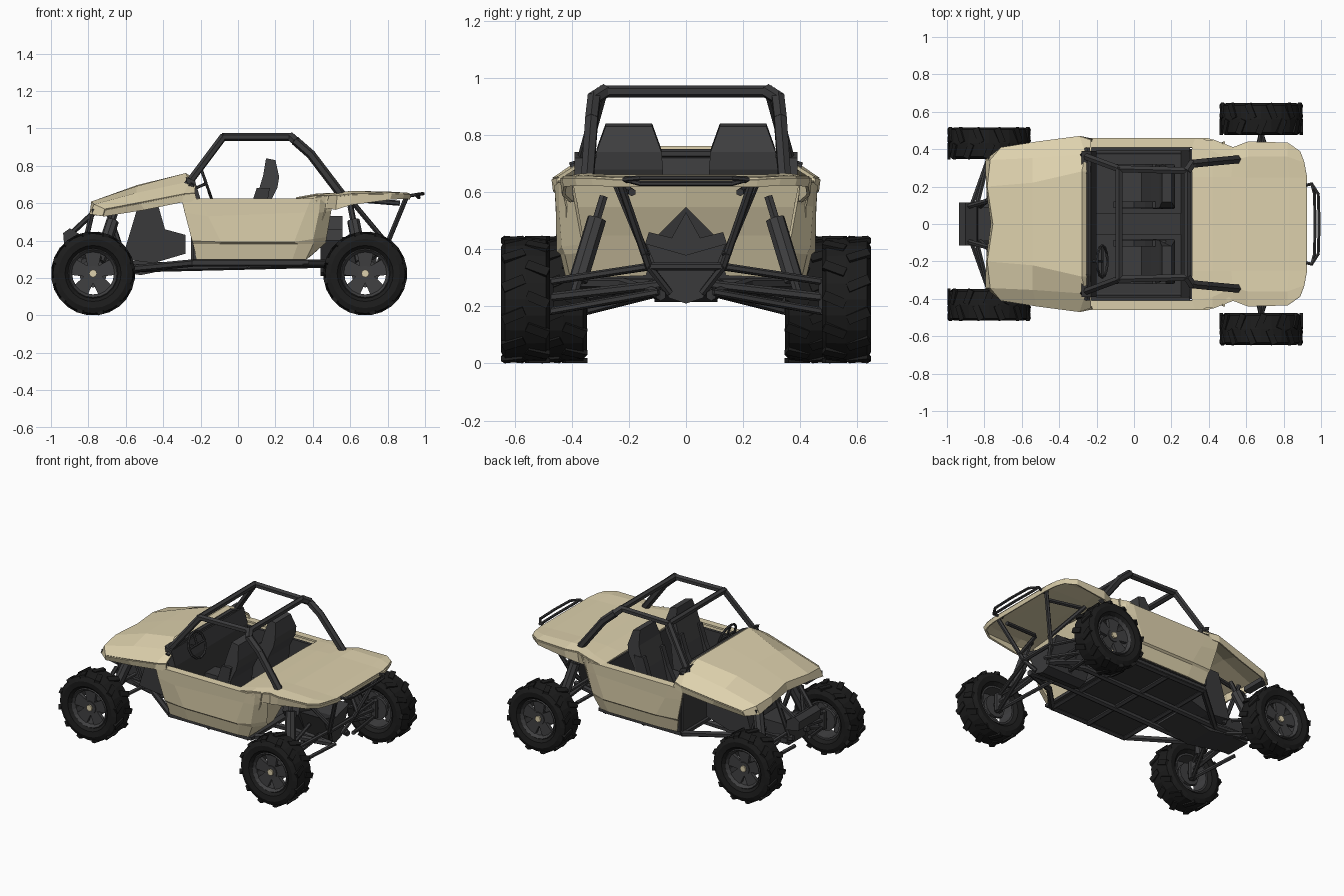
import bpy, bmesh, math
from mathutils import Vector, Matrix

if "Cube" in bpy.data.objects:
    bpy.data.objects.remove(bpy.data.objects["Cube"])


def material(name, rgb):
    m = bpy.data.materials.new(name)
    m.diffuse_color = (*rgb, 1)
    m.use_nodes = True
    m.node_tree.nodes["Principled BSDF"].inputs["Base Color"].default_value = m.diffuse_color
    return m


TAN = material("tan_panel", (0.73, 0.64, 0.42))
FRAME = material("dark_grey_frame", (0.042, 0.042, 0.044))
TRIM = material("charcoal_trim", (0.05, 0.05, 0.052))
RUBBER = material("black_rubber", (0.012, 0.012, 0.012))


def finish(name, bm, mat, mirror=False, thick=0):
    bmesh.ops.recalc_face_normals(bm, faces=bm.faces)
    me = bpy.data.meshes.new(name)
    bm.to_mesh(me)
    bm.free()
    me.materials.append(mat)
    ob = bpy.data.objects.new(name, me)
    bpy.context.collection.objects.link(ob)
    if mirror:
        m = ob.modifiers.new("mirror", 'MIRROR')
        m.use_axis = (False, True, False)
        m.use_clip = True
    if thick:
        s = ob.modifiers.new("shell", 'SOLIDIFY')
        s.thickness, s.offset = thick, 0
    return ob


def add_tube(bm, a, b, r, sides=6):
    a, b = Vector(a), Vector(b)
    d = b - a
    mat = Matrix.Translation((a + b) / 2) @ d.to_track_quat('Z', 'Y').to_matrix().to_4x4()
    bmesh.ops.create_cone(bm, cap_ends=True, segments=sides, radius1=r, radius2=r,
                          depth=d.length + r * 0.6, matrix=mat)


def tubes(name, paths, r, mat=FRAME, mirror=True, sides=6):
    bm = bmesh.new()
    for p in paths:
        for a, b in zip(p, p[1:]):
            add_tube(bm, a, b, r, sides)
    return finish(name, bm, mat, mirror)


def box(name, c, s, mat=FRAME, mirror=False):
    bm = bmesh.new()
    bmesh.ops.create_cube(bm, size=1, matrix=Matrix.Translation(c) @ Matrix.Diagonal((*s, 1)))
    return finish(name, bm, mat, mirror)


def sheet(name, rows, mat=TAN, thick=0.012):
    bm = bmesh.new()
    vs = [[bm.verts.new(p) for p in r] for r in rows]
    for r, q in zip(vs, vs[1:]):
        for i in range(len(r) - 1):
            bm.faces.new((r[i], r[i + 1], q[i + 1], q[i]))
    return finish(name, bm, mat, True, thick)


def prism(name, pts, lo, hi, mat=FRAME, axis='Y', mirror=False, shape=None):
    bm = bmesh.new()
    put = (lambda p, t: (p[0], t, p[1])) if axis == 'Y' else (lambda p, t: (t, p[0], p[1]))
    a = [bm.verts.new(put(p, lo)) for p in pts]
    b = [bm.verts.new(put(p, hi)) for p in pts]
    bm.faces.new(a)
    bm.faces.new(b[::-1])
    for i in range(len(pts)):
        j = (i + 1) % len(pts)
        bm.faces.new((a[i], a[j], b[j], b[i]))
    for v in bm.verts:
        if shape:
            shape(v.co)
    return finish(name, bm, mat, mirror)


# Hood shell: lip, nose crease, middle, rear edge
sheet("hood", [
    [(-.76, 0, .565), (-.785, .2, .56), (-.79, .34, .54), (-.72, .39, .53)],
    [(-.75, 0, .615), (-.78, .2, .605), (-.765, .34, .59), (-.71, .405, .565)],
    [(-.54, 0, .69), (-.54, .22, .685), (-.54, .35, .65), (-.52, .435, .60)],
    [(-.28, 0, .755), (-.28, .28, .755), (-.26, .37, .71), (-.29, .465, .645)],
    [(-.25, 0, .735), (-.25, .28, .735), (-.23, .39, .685), (-.23, .445, .65)]])
sheet("hood_skirt", [
    [(-.71, .405, .565), (-.52, .435, .60), (-.29, .465, .645), (-.23, .445, .65)],
    [(-.72, .39, .53), (-.50, .425, .565), (-.30, .46, .605), (-.22, .45, .61)]])
box("headlight", (-.755, .27, .555), (.05, .17, .03), TRIM, True)

# Door and rear quarter, with a pressed crease and a folded top rim
sheet("side_panel", [
    [(-.22, .405, .30), (-.08, .415, .30), (.29, .415, .30), (.36, .40, .30), (.385, .36, .32)],
    [(-.24, .425, .385), (-.10, .435, .385), (.32, .435, .385), (.40, .42, .385), (.465, .35, .39)],
    [(-.245, .435, .40), (-.09, .448, .395), (.30, .448, .395), (.40, .43, .41), (.47, .36, .42)],
    [(-.285, .45, .55), (-.16, .45, .53), (.36, .45, .55), (.43, .44, .55), (.495, .385, .56)],
    [(-.30, .455, .615), (-.20, .456, .62), (.39, .456, .62), (.44, .44, .63), (.52, .40, .64)],
    [(-.28, .41, .615), (-.20, .41, .62), (.33, .41, .62), (.44, .40, .63), (.50, .38, .64)]])
sheet("rear_bulkhead", [
    [(.36, .14, .31), (.36, .40, .30)],
    [(.42, .10, .45), (.42, .42, .45)],
    [(.48, .0, .55), (.46, .42, .55)],
    [(.52, .0, .64), (.48, .44, .64)]])

# Rear deck with turned-down edge
deck = [[(.31, 0, .625), (.31, .25, .625), (.31, .41, .62), (.31, .455, .615)],
        [(.42, 0, .645), (.42, .25, .645), (.42, .39, .64), (.42, .447, .635)],
        [(.52, 0, .65), (.52, .25, .65), (.53, .34, .65), (.53, .405, .635)],
        [(.60, 0, .655), (.60, .25, .655), (.61, .36, .66), (.61, .435, .645)],
        [(.83, 0, .65), (.83, .25, .65), (.82, .36, .655), (.82, .43, .65)],
        [(.92, 0, .645), (.92, .25, .645), (.905, .33, .65), (.885, .385, .65)]]
sheet("rear_deck", deck)
edge = [r[3] for r in deck[1:]] + deck[-1][2::-1]
drop = [.05, .07, .055, .03, .025, .025, .025, .025]
sheet("deck_edge", [edge, [(x - .008, y * .985, z - d) for (x, y, z), d in zip(edge, drop)]])

# Cabin interior
box("floor", (.07, 0, .285), (.62, .80, .02))
box("door_liner", (.03, .40, .45), (.54, .02, .30), FRAME, True)
prism("dashboard", [(-.28, .74), (-.23, .72), (-.20, .62), (-.22, .30), (-.25, .30), (-.25, .60)], -.39, .39)
prism("rear_firewall", [(.25, .30), (.28, .30), (.33, .62), (.30, .62)], -.40, .40)
box("centre_console", (.0, 0, .37), (.50, .11, .16))


def narrow(co):
    if co.z > .72:
        co.y = .2 + (co.y - .2) * (.68 if co.z > .8 else .95)


prism("seat", [(-.10, .42), (.04, .40), (.09, .60), (.135, .75), (.15, .84), (.20, .83), (.22, .74),
               (.21, .68), (.17, .60), (.14, .32), (-.10, .34)], .08, .32, TRIM, 'Y', True, narrow)
for y in (.085, .285):
    prism("seat_bolster", [(-.11, .45), (.0, .44), (.06, .56), (.10, .68), (.17, .68), (.12, .40), (-.10, .36)],
          y, y + .035, FRAME, 'Y', True)

# Steering wheel
hub = Vector((-.17, -.2, .705))
ring = [hub + Vector((.028 * math.cos(t), .085 * math.sin(t), -.08 * math.cos(t)))
        for t in [k * math.tau / 12 for k in range(13)]]
tubes("steering_wheel", [ring] + [[hub, ring[k]] for k in (3, 6, 9)] + [[hub, (-.25, -.2, .67)]], .008,
      FRAME, False)

# Roll cage
front, rear = (-.08, .295, .953), (.285, .285, .953)
tubes("roll_cage", [[(-.27, .365, .70), front, rear], [front, (-.08, 0, .953)], [rear, (.285, 0, .953)]], .021)
tubes("rear_pillar", [[rear, (.31, .322, .93), (.39, .33, .86), (.55, .345, .65)]], .025)
tubes("cowl_bar", [[(-.25, .40, .69), (-.245, .27, .735), (-.245, 0, .735)]], .016)

# Chassis rails, struts and bumpers
tubes("chassis_rails", [
    [(-.86, .08, .30), (-.55, .12, .25), (-.24, .38, .28), (.34, .38, .28), (.50, .22, .28), (.76, .09, .24)],
    [(-.55, .12, .25), (.50, .12, .275), (.76, .09, .24)],
    [(-.24, .38, .28), (-.24, 0, .28)], [(.05, .38, .275), (.05, 0, .275)], [(.34, .38, .28), (.34, 0, .28)]], .02)
prism("skid_plate", [(-.84, .27), (-.52, .215), (-.28, .265), (-.28, .28), (-.52, .29), (-.84, .30)], -.11, .11)
prism("front_bulkhead", [(-.62, .30), (-.53, .60), (-.43, .60), (-.39, .46), (-.28, .43), (-.28, .33), (-.45, .28)],
      -.18, .18)
tubes("front_struts", [[(-.90, .09, .43), (-.76, .13, .56), (-.50, .16, .58)], [(-.84, .08, .29), (-.78, .13, .55)],
                       [(-.70, .17, .57), (-.60, .15, .28)]], .015)
prism("front_bumper", [(-.93, .38), (-.935, .44), (-.90, .465), (-.84, .43), (-.83, .36)], -.115, .115)
tubes("rear_struts", [[(.90, .23, .63), (.78, .13, .34), (.74, .06, .25)], [(.86, .19, .60), (.62, .22, .62)],
                      [(.80, .14, .38), (.60, .24, .62)], [(.78, .13, .34), (.78, 0, .34)]], .014)
tubes("rear_bumper", [[(.89, .2, .635), (.95, .215, .645), (.985, .16, .65), (.99, 0, .65)],
                      [(.95, .215, .645), (.965, .16, .63), (.968, 0, .63)]], .009)

# Engine, gearbox and front differential
prism("engine", [(0, .53), (.05, .44), (.13, .46), (.15, .40), (.06, .23), (0, .21), (-.06, .23), (-.15, .40),
                 (-.13, .46), (-.05, .44)], .44, .56, FRAME, 'X')
prism("gearbox", [(.14, .42), (.06, .23), (0, .21), (-.06, .23), (-.14, .42), (0, .38)], .56, .74, FRAME, 'X')
prism("front_differential", [(.09, .38), (.09, .25), (-.09, .25), (-.09, .38)], -.84, -.62, FRAME, 'X')

# Suspension for each axle: wheel x and inner face of the wheel
for tag, x, y in (("front", -.775, .36), ("rear", .68, .49)):
    lo, up = (x, y, .18), (x, y, .285)
    tubes(tag + "_arms", [[(x - .10, .08, .25), lo], [(x + .12, .10, .25), lo],
                          [(x - .06, .12, .34), up], [(x + .09, .13, .34), up]], .013)
    tubes(tag + "_axle", [[(x, .06, .28), (x, y + .05, .225)]], .016)
    tubes(tag + "_upright", [[lo, up]], .026)
    k = .10 if tag == "front" else -.06
    s0, s1 = Vector((x + k * 1.3, y - .20, .58)), Vector((x + k * .2, y - .10, .25))
    tubes(tag + "_damper", [[s0, s1]], .016)
    tubes(tag + "_spring", [[s0.lerp(s1, .25), s0.lerp(s1, .85)]], .034, TRIM, True, 8)


# Wheel parts, built once around the y axis with the outside at +y
def lathe(profile, n):
    bm = bmesh.new()
    rings = [[bm.verts.new((r * math.cos(k * math.tau / n), y, r * math.sin(k * math.tau / n))) for k in range(n)]
             for y, r in profile]
    for a, b in zip(rings, rings[1:] + rings[:1]):
        for k in range(n):
            j = (k + 1) % n
            bm.faces.new((a[k], a[j], b[j], b[k]))
    return bm


tyre = lathe([(-.06, .13), (-.08, .15), (-.085, .185), (-.072, .214), (0, .219), (.072, .214), (.085, .185),
              (.08, .15), (.06, .13)], 24)
for k in range(24):
    side = 1 if k % 2 else -1
    spin = Matrix.Rotation(k * math.tau / 24, 4, 'Y')
    bmesh.ops.create_cube(tyre, size=1, matrix=spin @ Matrix.Translation((0, side * .042, .214))
                          @ Matrix.Rotation(side * .4, 4, 'Z') @ Matrix.Diagonal((.034, .082, .018, 1)))

rim = lathe([(-.06, .132), (.062, .134), (.07, .128), (.05, .112), (-.06, .118)], 20)
turn = Matrix.Rotation(math.pi / 2, 4, 'X')
for k in range(5):
    m = Matrix.Rotation(k * math.tau / 5, 4, 'Y') @ Matrix.Translation((0, .04, .075))
    bmesh.ops.create_cone(rim, cap_ends=True, segments=4, radius1=.038, radius2=.066, depth=.10,
                          matrix=m @ Matrix.Diagonal((1, .3, 1, 1)) @ Matrix.Rotation(math.pi / 4, 4, 'Z'))
for y, r, d in ((.03, .042, .05), (-.03, .075, .02)):
    bmesh.ops.create_cone(rim, cap_ends=True, segments=12, radius1=r, radius2=r, depth=d,
                          matrix=Matrix.Translation((0, y, 0)) @ turn)
cap = bmesh.new()
bmesh.ops.create_cone(cap, cap_ends=True, segments=8, radius1=.021, radius2=.021, depth=.02,
                      matrix=Matrix.Translation((0, .055, 0)) @ turn)

# Place the four wheels
for part in (finish("tyre", tyre, RUBBER), finish("rim", rim, TRIM), finish("hub_cap", cap, TAN)):
    spots = [(x, s * y, s) for x, y in ((-.775, .432), (.68, .562)) for s in (1, -1)]
    for i, (x, y, s) in enumerate(spots):
        ob = part if i == 0 else part.copy()
        if i:
            bpy.context.collection.objects.link(ob)
        ob.location = (x, y, .224)
        ob.rotation_euler = (0, 0, 0 if s > 0 else math.pi)
